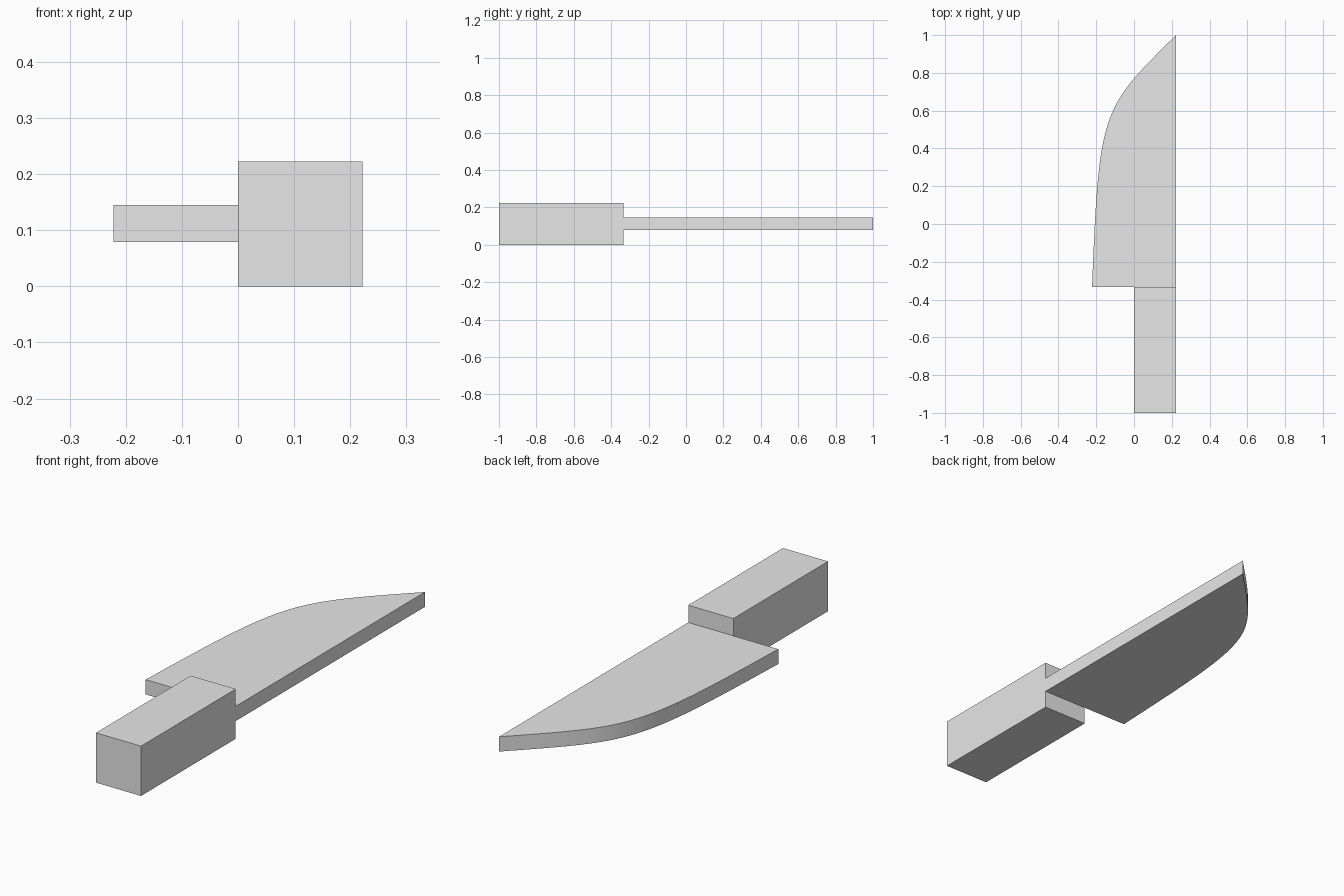
import bpy
import bmesh
import math
from mathutils import Vector
from mathutils.geometry import interpolate_bezier

default_cube = bpy.data.objects.get("Cube")
if default_cube:
    bpy.data.objects.remove(default_cube, do_unlink=True)

grey = bpy.data.materials.new("light grey")
grey.use_nodes = True
grey.diffuse_color = (0.8, 0.8, 0.8, 1)
grey.node_tree.nodes["Principled BSDF"].inputs["Base Color"].default_value = grey.diffuse_color


def extrude_outline(name, outline, bottom, top):
    """Make a solid from a flat outline raised between two heights."""
    bm = bmesh.new()
    face = bm.faces.new([bm.verts.new((x, y, bottom)) for x, y in outline])
    raised = bmesh.ops.extrude_face_region(bm, geom=[face], use_keep_orig=True)
    verts = [v for v in raised["geom"] if isinstance(v, bmesh.types.BMVert)]
    bmesh.ops.translate(bm, verts=verts, vec=(0, 0, top - bottom))
    bmesh.ops.recalc_face_normals(bm, faces=bm.faces)
    mesh = bpy.data.meshes.new(name)
    bm.to_mesh(mesh)
    bm.free()
    mesh.materials.append(grey)
    obj = bpy.data.objects.new(name, mesh)
    bpy.context.collection.objects.link(obj)
    return obj


SPINE = 0.222    # straight back of the blade
HEEL = -0.333    # where blade and handle meet

# Handle: square block
extrude_outline("handle", [(0, -1), (SPINE, -1), (SPINE, HEEL), (0, HEEL)], 0, 0.222)

# Blade: straight spine and a curved cutting edge
edge = interpolate_bezier(Vector((-SPINE, HEEL)), Vector((-0.185, 0.62)),
                          Vector((-0.17, 0.61)), Vector((SPINE, 1)), 33)
blade = extrude_outline("blade", [(SPINE, HEEL)] + [(p.x, p.y) for p in edge][::-1],
                        0.079, 0.145)
bpy.ops.object.select_all(action="DESELECT")
blade.select_set(True)
bpy.context.view_layer.objects.active = blade
bpy.ops.object.shade_smooth_by_angle(angle=math.radians(30))
